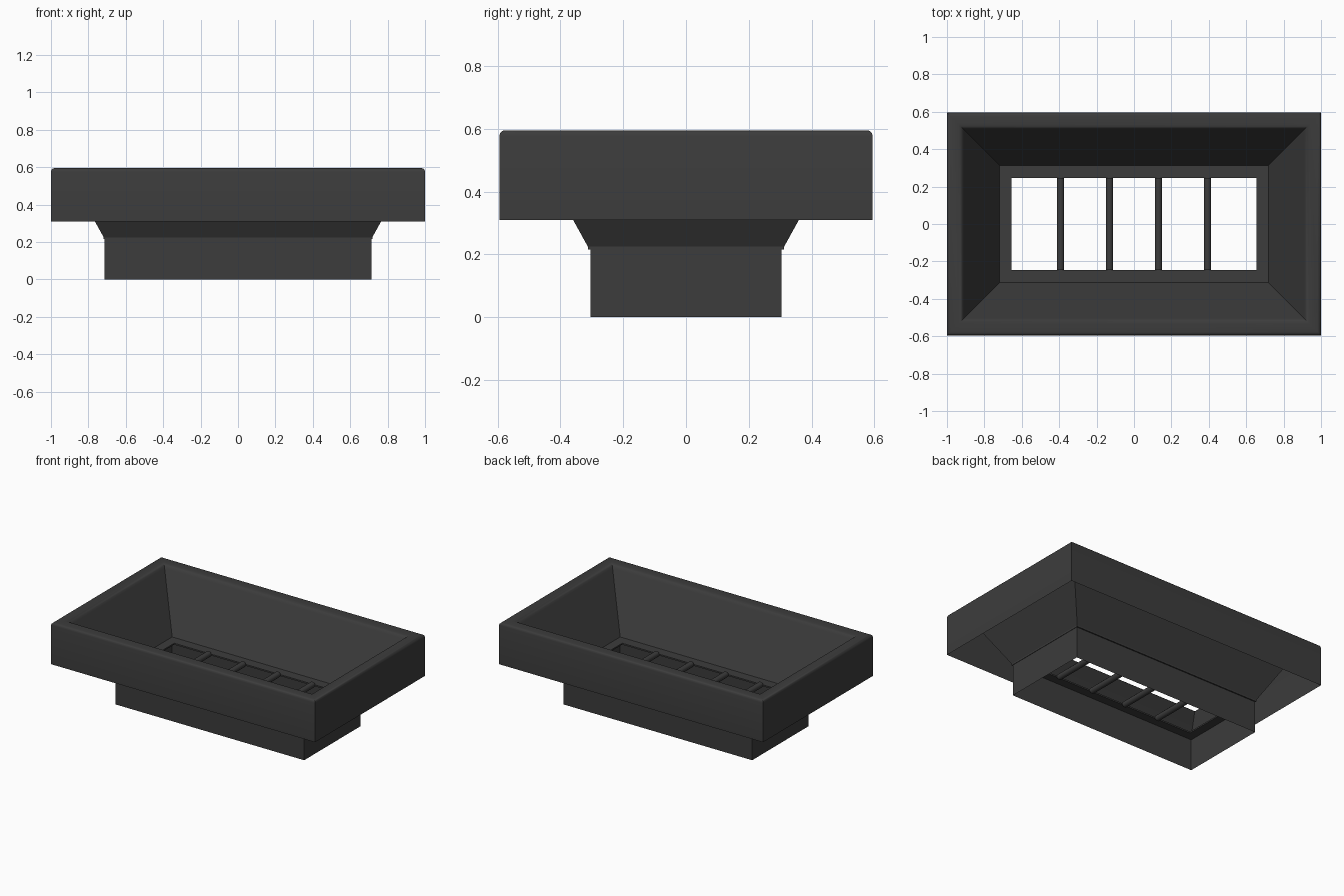
import bpy, bmesh, math
from mathutils import Matrix

if "Cube" in bpy.data.objects:
    bpy.data.objects.remove(bpy.data.objects["Cube"])

HX, HY = 1.0, 0.595          # half size of the outer rim

mat = bpy.data.materials.new("dark_plastic")
mat.diffuse_color = (0.045, 0.045, 0.045, 1)
mat.use_nodes = True
mat.node_tree.nodes["Principled BSDF"].inputs["Base Color"].default_value = mat.diffuse_color


def finish(name, bm, normals=False):
    if normals:
        bmesh.ops.recalc_face_normals(bm, faces=bm.faces)
    me = bpy.data.meshes.new(name)
    bm.to_mesh(me)
    bm.free()
    ob = bpy.data.objects.new(name, me)
    bpy.context.collection.objects.link(ob)
    me.materials.append(mat)
    bpy.context.view_layer.objects.active = ob
    ob.select_set(True)
    bpy.ops.object.shade_smooth_by_angle(angle=math.radians(35))
    ob.select_set(False)
    return ob


def rect_rings(name, rings, closed=False):
    """Skin a stack of rectangles given as (half x, half y, z)."""
    bm = bmesh.new()
    loops = [[bm.verts.new((sx * x, sy * y, z))
              for sx, sy in ((-1, -1), (1, -1), (1, 1), (-1, 1))]
             for x, y, z in rings]
    pairs = list(zip(loops, loops[1:]))
    if closed:
        pairs.append((loops[-1], loops[0]))
    for a, b in pairs:
        for i in range(4):
            j = (i + 1) % 4
            bm.faces.new((a[i], a[j], b[j], b[i]))
    return finish(name, bm, closed)


# Skirt, rounded rim and sloping bowl as one thin shell: (inset, z)
profile = [(0, 0.31), (0, 0.577), (0.003, 0.587), (0.009, 0.593), (0.018, 0.595),
           (0.062, 0.595), (0.074, 0.592), (0.083, 0.584), (0.09, 0.572),
           (0.282, 0.225)]
rect_rings("bowl_shell", [(HX - d, HY - d, z) for d, z in profile])

# Straight neck below the bowl
rect_rings("neck", [(0.715, 0.305, 0.0), (0.715, 0.305, 0.222)])

# Floor frame around the opening
rect_rings("floor_frame", [(0.718, 0.313, 0.215), (0.718, 0.313, 0.225),
                           (0.655, 0.245, 0.225), (0.655, 0.245, 0.215)], closed=True)

# Round grate bars across the opening
for i in range(4):
    bm = bmesh.new()
    bmesh.ops.create_cone(bm, cap_ends=True, segments=12, radius1=0.02, radius2=0.02,
                          depth=0.49, matrix=Matrix.Translation(((i - 1.5) * 0.262, 0, 0.222))
                          @ Matrix.Rotation(math.pi / 2, 4, 'X'))
    finish(f"grate_bar_{i + 1}", bm)
